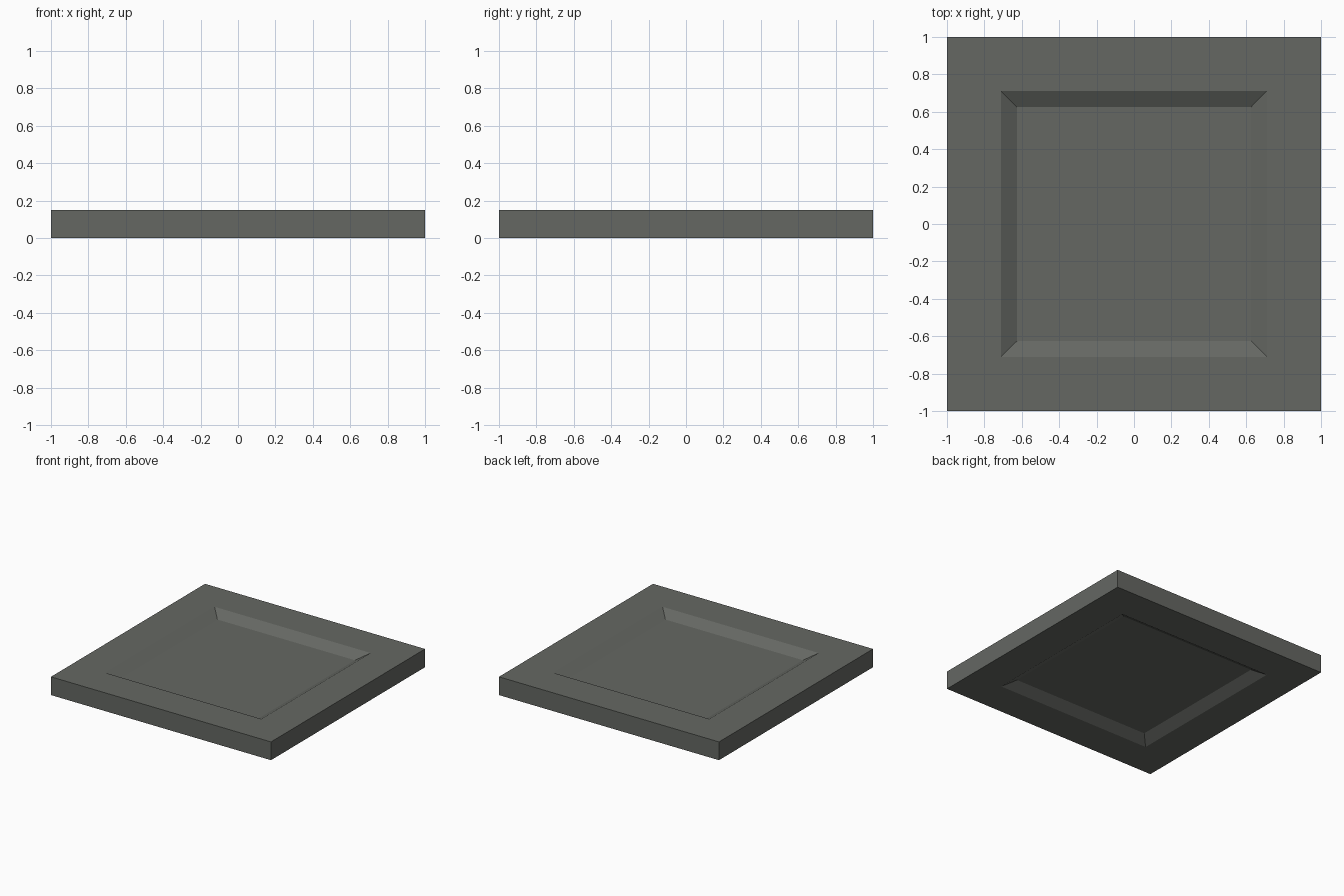
import bpy, bmesh
from mathutils import Matrix

if "Cube" in bpy.data.objects:
    bpy.data.objects.remove(bpy.data.objects["Cube"])

SIZE, THICK = 2.0, 0.15
RIM, SLOPE, DEPTH = 0.29, 0.085, 0.05

# Single stone-grey colour
grey = bpy.data.materials.new("stone grey")
grey.diffuse_color = (0.130, 0.137, 0.124, 1)
grey.use_nodes = True
grey.node_tree.nodes["Principled BSDF"].inputs["Base Color"].default_value = grey.diffuse_color

# Square slab standing on the ground
bm = bmesh.new()
bmesh.ops.create_cube(bm, size=1, matrix=Matrix.Translation((0, 0, THICK / 2))
                      @ Matrix.Diagonal((SIZE, SIZE, THICK, 1)))
bm.normal_update()

# Sloped square recess in both the top and the bottom
for face in [f for f in bm.faces if abs(f.normal.z) > 0.9]:
    direction = 1 if face.normal.z > 0 else -1
    bmesh.ops.inset_individual(bm, faces=[face], thickness=RIM, use_even_offset=True)
    bmesh.ops.inset_individual(bm, faces=[face], thickness=SLOPE, use_even_offset=True)
    for v in face.verts:
        v.co.z -= direction * DEPTH

bmesh.ops.recalc_face_normals(bm, faces=bm.faces)
mesh = bpy.data.meshes.new("recessed_panel")
bm.to_mesh(mesh)
bm.free()
mesh.materials.append(grey)
panel = bpy.data.objects.new("recessed_panel", mesh)
bpy.context.collection.objects.link(panel)
